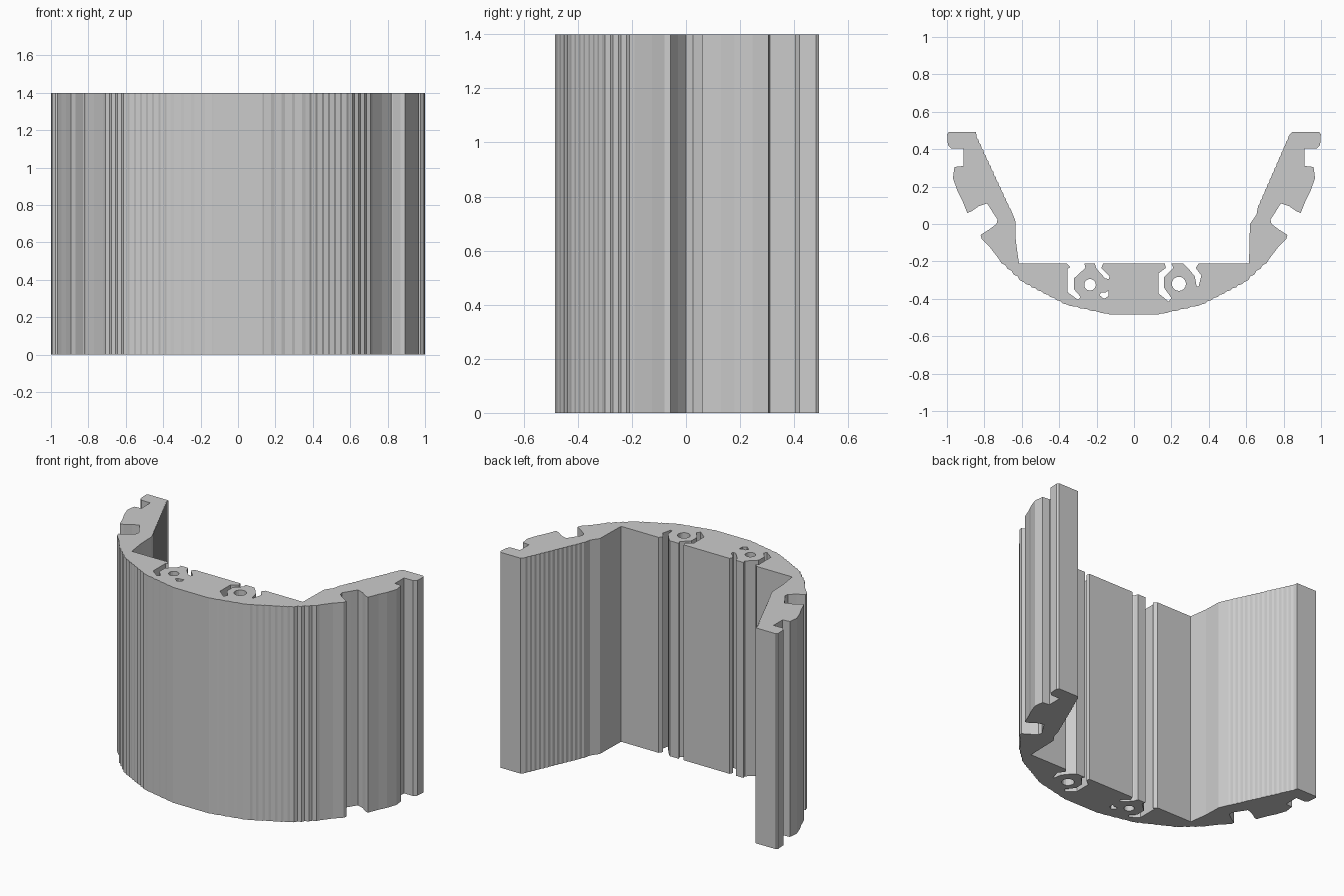
import bpy, bmesh
from math import cos, sin, tau
from mathutils import Vector

HEIGHT = 1.4

default_cube = bpy.data.objects.get("Cube")
if default_cube:
    bpy.data.objects.remove(default_cube, do_unlink=True)


def stepped(start, end, count):
    """Points from start towards end, broken into fine shallow steps."""
    start, end = Vector(start), Vector(end)
    stride = (end - start) / count
    points = []
    for i in range(count):
        base = start + stride * i
        points.append(base)
        points.append(base + Vector((stride.x * 0.68, stride.y * 0.35)))
    return points


def mirrored(points):
    return [Vector((-p[0], p[1])) for p in reversed(points)]


def circle(centre, radius, sides=16):
    return [(centre[0] + radius * cos(tau * i / sides),
             centre[1] + radius * sin(tau * i / sides)) for i in range(sides)]


# Curved front wall, from the middle flat to the hooked side
front_wall = [(.13, -.485)]
front_wall += stepped((.14, -.48), (.36, -.43), 4)
front_wall += stepped((.36, -.43), (.59, -.31), 7)
front_wall += stepped((.59, -.31), (.72, -.19), 4)
front_wall += [(.72, -.19), (.77, -.125), (.815, -.08), (.82, -.058)]

# Side hook, notch, rib and end flange
side_rail = [(.775, -.03), (.735, .0), (.73, .025), (.76, .07), (.785, .11),
             (.83, .095), (.87, .067), (.892, .06), (.92, .13), (.945, .18),
             (.968, .245), (.96, .305), (.912, .31), (.912, .403), (.975, .403),
             (.995, .42), (.999, .48), (.99, .492), (.845, .492)]
outer_side = front_wall + side_rail

# Inner faces of the two arms
right_arm = stepped((.835, .48), (.66, .08), 14) + [(.655, .05), (.62, .0), (.615, -.212)]
left_arm = [(-.615, -.212), (-.632, -.09), (-.635, .02)]
left_arm += stepped((-.66, .08), (-.845, .48), 14)

# Open screw channels in the inner floor, listed right to left
channels = [
    [(.345, -.212), (.33, -.235), (.36, -.275), (.345, -.335), (.335, -.335),
     (.325, -.28), (.29, -.237), (.265, -.212)],
    [(.2, -.212), (.21, -.235), (.16, -.285), (.16, -.34), (.2, -.395),
     (.185, -.415), (.13, -.37), (.13, -.265), (.17, -.235), (.165, -.212)],
    [(-.165, -.212), (-.175, -.235), (-.13, -.28), (-.135, -.295),
     (-.155, -.29), (-.2, -.24), (-.21, -.212)],
    [(-.265, -.212), (-.26, -.235), (-.32, -.29), (-.32, -.35), (-.285, -.39),
     (-.3, -.405), (-.355, -.365), (-.355, -.24), (-.34, -.23), (-.36, -.212)],
]
floor = [point for channel in channels for point in channel]
outline = outer_side + right_arm + floor + left_arm + mirrored(outer_side)

# Closed holes running through the wall
crescent = [(-.185, -.38), (-.175, -.365), (-.15, -.365),
            (-.135, -.355), (-.135, -.385), (-.16, -.4)]
loops = [outline, circle((.24, -.32), .038), circle((-.235, -.325), .031), crescent]

# Extruded section
section = bpy.data.curves.new("section", 'CURVE')
section.dimensions = '2D'
section.fill_mode = 'BOTH'
section.extrude = HEIGHT / 2
for loop in loops:
    spline = section.splines.new('POLY')
    spline.points.add(len(loop) - 1)
    for target, point in zip(spline.points, loop):
        target.co = (point[0], point[1], 0, 1)
    spline.use_cyclic_u = True
    spline.use_smooth = False

helper = bpy.data.objects.new("section_helper", section)
bpy.context.collection.objects.link(helper)
depsgraph = bpy.context.evaluated_depsgraph_get()
mesh = bpy.data.meshes.new_from_object(helper.evaluated_get(depsgraph))
bpy.data.objects.remove(helper, do_unlink=True)

# Weld caps to walls and stand the part on the ground
bm = bmesh.new()
bm.from_mesh(mesh)
bmesh.ops.remove_doubles(bm, verts=bm.verts, dist=0.0002)
bmesh.ops.recalc_face_normals(bm, faces=bm.faces)
bmesh.ops.translate(bm, verts=bm.verts, vec=(0, 0, HEIGHT / 2))
for face in bm.faces:
    face.smooth = False
    face.material_index = 0
bm.to_mesh(mesh)
bm.free()

# Plain grey metal
grey = bpy.data.materials.new("plain_grey")
grey.use_nodes = True
colour = (0.6, 0.6, 0.6, 1)
grey.diffuse_color = colour
grey.node_tree.nodes["Principled BSDF"].inputs["Base Color"].default_value = colour
mesh.materials.clear()
mesh.materials.append(grey)

profile = bpy.data.objects.new("extruded_housing_profile", mesh)
bpy.context.collection.objects.link(profile)
